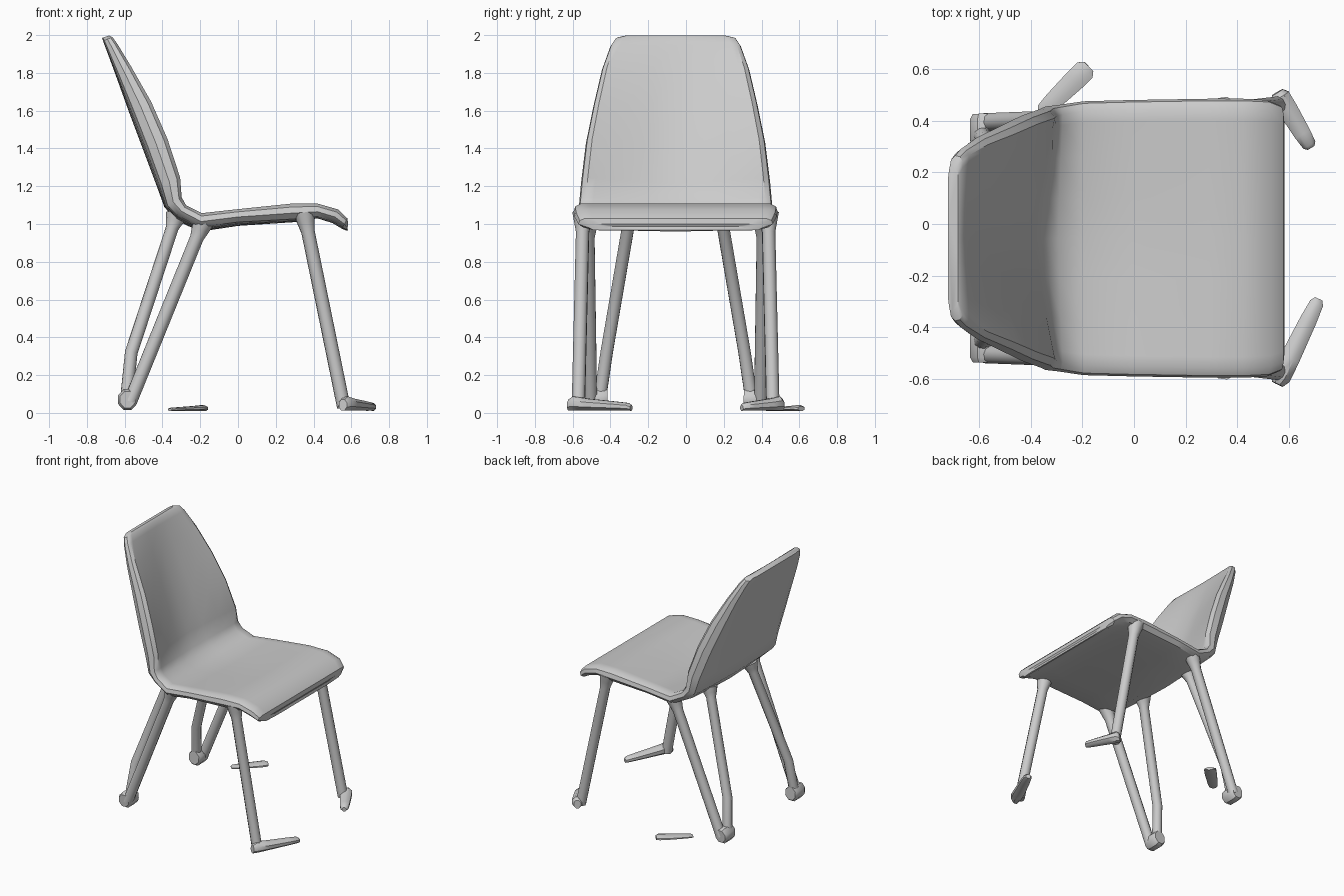
import bpy, bmesh, math
from mathutils import Vector

cube = bpy.data.objects.get("Cube")
if cube:
    bpy.data.objects.remove(cube, do_unlink=True)

MID = -0.055  # y of the chair's own centre plane


def loft(name, rings, angle=40):
    """Skin a list of equal-length rings and close both ends."""
    bm = bmesh.new()
    rows = [[bm.verts.new(p) for p in ring] for ring in rings]
    n = len(rows[0])
    for a, b in zip(rows, rows[1:]):
        for i in range(n):
            j = (i + 1) % n
            bm.faces.new((a[i], a[j], b[j], b[i]))
    bm.faces.new(rows[0])
    bm.faces.new(rows[-1])
    bmesh.ops.recalc_face_normals(bm, faces=bm.faces)
    mesh = bpy.data.meshes.new(name)
    bm.to_mesh(mesh)
    bm.free()
    obj = bpy.data.objects.new(name, mesh)
    bpy.context.collection.objects.link(obj)
    bpy.ops.object.select_all(action='DESELECT')
    obj.select_set(True)
    bpy.context.view_layer.objects.active = obj
    bpy.ops.object.shade_smooth_by_angle(angle=math.radians(angle))
    return obj


def tube(name, stations, sides=10):
    """Stations are (point, half width, half height) along a straight-ish path."""
    pts = [Vector(s[0]) for s in stations]
    quat = (pts[-1] - pts[0]).to_track_quat('Z', 'Y')
    rings = []
    for p, (_, w, h) in zip(pts, stations):
        ring = []
        for k in range(sides):
            a = math.tau * (k + 0.5) / sides
            ring.append(p + quat @ Vector((w * math.cos(a), h * math.sin(a), 0)))
        rings.append(ring)
    return loft(name, rings)


def leg(name, top, bottom, end=None, r=0.036):
    """Round leg with a flared socket under the seat and an optional bent end."""
    a, b = Vector(top), Vector(bottom)
    steps = ((0, 0.058), (0.05, 0.047), (0.1, r), (1, r))
    stations = [(a.lerp(b, t), s, s) for t, s in steps]
    if end:
        stations.append((end, r, r))
    return tube(name, stations)


def foot(name, heel, toe, height, width):
    """Flattened foot that tapers from heel to toe."""
    a, b = Vector((*heel, 0)), Vector((*toe, 0))
    steps = ((0, .6, .8), (.08, 1, 1), (.3, 1, .85), (.75, .85, .65), (.95, .7, .55), (1, .4, .4))
    stations = []
    for t, w, h in steps:
        p = a.lerp(b, t)
        p.z = 0.01 + height * h
        stations.append((p, width * w, height * h))
    return tube(name, stations, 8)


# One-piece shell: underside centre x, z, half width, edge rise, thickness
profile = [
    (-0.72, 1.985, .28, 0, .04),
    (-0.715, 1.97, .32, .005, .05),
    (-0.70, 1.93, .345, .015, .052),
    (-0.652, 1.8, .39, .045, .052),
    (-0.58, 1.6, .435, .085, .052),
    (-0.505, 1.4, .475, .10, .05),
    (-0.43, 1.2, .50, .09, .05),
    (-0.39, 1.09, .51, .055, .055),
    (-0.33, 1.02, .515, .035, .065),
    (-0.2, .96, .53, .025, .075),
    (0, .99, .535, .02, .07),
    (0.3, 1.01, .54, .01, .09),
    (0.42, 1.03, .54, 0, .078),
    (0.50, 1.005, .535, 0, .078),
    (0.55, .975, .515, 0, .062),
    (0.575, .965, .46, 0, .035),
    (0.582, .967, .38, 0, .02),
]
# Cross-section outline as (across, through thickness)
half = [(0, 0), (.3, 0), (.6, 0), (.85, .02), (.95, .12), (1, .45),
        (.985, .8), (.93, 1), (.85, 1), (.6, 1), (.3, 1), (0, 1)]
section = half + [(-u, t) for u, t in reversed(half[1:-1])]

rings = []
for i, (x, z, hw, rise, thick) in enumerate(profile):
    before, after = profile[max(i - 1, 0)], profile[min(i + 1, len(profile) - 1)]
    along = Vector((after[0] - before[0], 0, after[1] - before[1])).normalized()
    normal = Vector((-along.z, 0, along.x))
    # The rear of the backrest is nearly flat, only its front is dished
    under = 0.15 if z > 1.05 else 0.6
    ring = []
    for u, t in section:
        lift = rise * abs(u) ** 1.3 * (under + (1 - under) * t)
        ring.append(Vector((x, MID + u * hw, z)) + normal * (lift + thick * t))
    rings.append(ring)
loft("seat_shell", rings, 35)

# Legs, mirrored across the chair's centre plane
for side, s in (("left", 1), ("right", -1)):
    def at(x, offset, z):
        return (x, MID + s * offset, z)
    leg(f"front_leg_{side}", at(.35, .49, 1.06), at(.56, .515, .03))
    leg(f"rear_outer_leg_{side}", at(-.18, .465, 1.02), at(-.57, .45, .06))
    leg(f"rear_inner_leg_{side}", at(-.325, .24, 1.05), at(-.565, .365, .32),
        at(-.59, .4, .08), .034)
    # Block joining each rear pair
    tube(f"rear_foot_{side}", [(at(-.585, .36, .075), .045, .05),
                               (at(-.585, .38, .07), .054, .06),
                               (at(-.585, .46, .07), .054, .06),
                               (at(-.585, .48, .07), .042, .047)], 8)

# Front feet and the loose pad beside the chair
foot("front_foot_right", (.555, -.62), (.715, -.29), .04, .042)
foot("front_foot_left", (.555, .51), (.685, .295), .04, .042)
foot("loose_pad", (-.175, .61), (-.36, .43), .016, .045)
